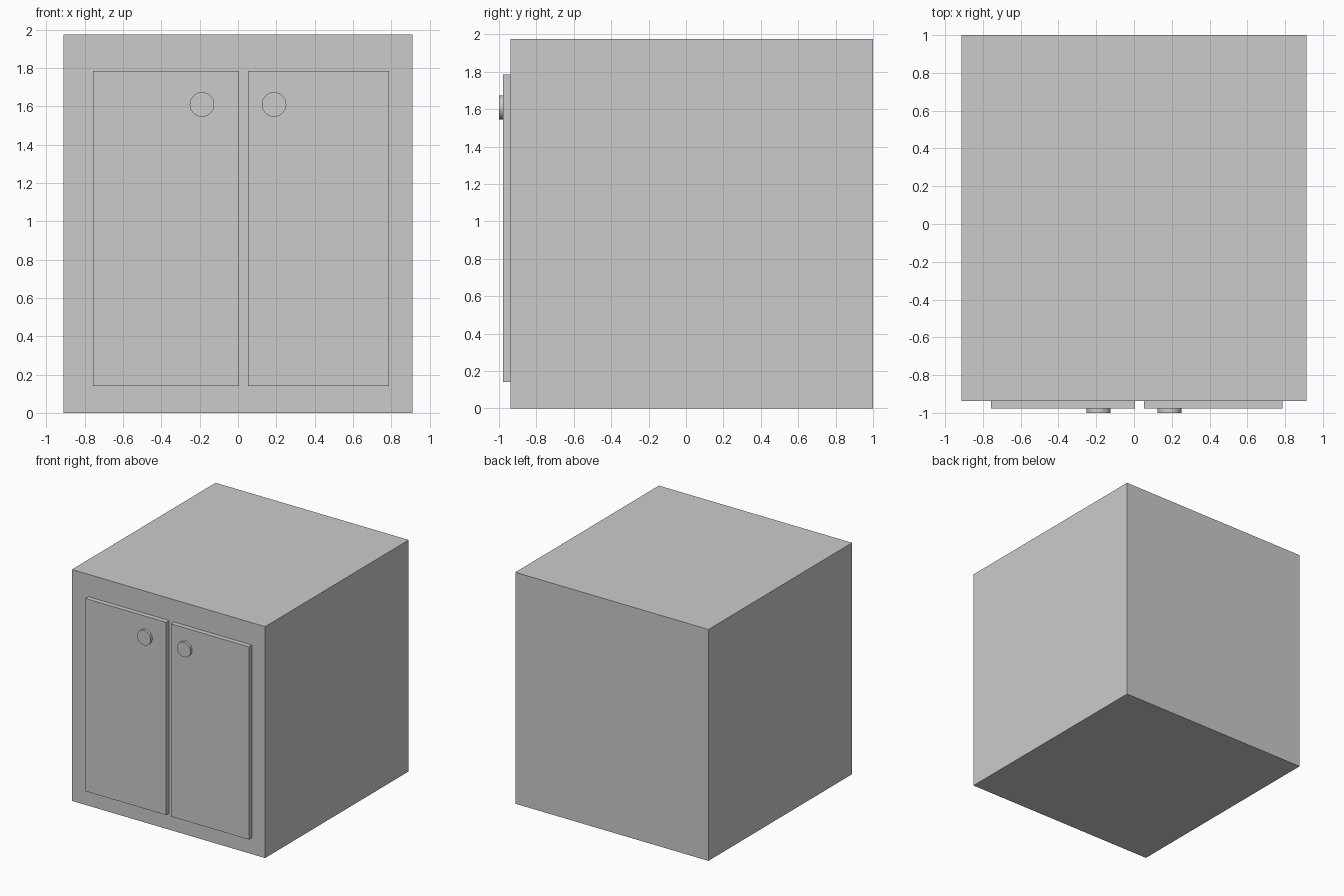
import bpy
import math

if "Cube" in bpy.data.objects:
    bpy.data.objects.remove(bpy.data.objects["Cube"])


def box(name, x0, x1, y0, y1, z0, z1):
    bpy.ops.mesh.primitive_cube_add(size=1)
    ob = bpy.context.object
    ob.name = name
    ob.location = ((x0 + x1) / 2, (y0 + y1) / 2, (z0 + z1) / 2)
    ob.scale = (x1 - x0, y1 - y0, z1 - z0)
    bpy.ops.object.transform_apply(location=False, rotation=False, scale=True)
    return ob


BODY_FRONT, DOOR_FRONT, KNOB_FRONT = -0.937, -0.978, -1.0

# Cabinet body
box("cabinet_body", -0.912, 0.912, BODY_FRONT, 1.0, 0.0, 1.975)

# Doors: the left one is slightly wider than the right one
for side, x0, x1 in (("left", -0.757, 0.006), ("right", 0.052, 0.787)):
    box(side + "_door", x0, x1, DOOR_FRONT, BODY_FRONT, 0.14, 1.785)

# Round flat door knobs
for side, x in (("left", -0.188), ("right", 0.188)):
    bpy.ops.mesh.primitive_cylinder_add(
        vertices=48, radius=0.064, depth=DOOR_FRONT - KNOB_FRONT,
        location=(x, (DOOR_FRONT + KNOB_FRONT) / 2, 1.61),
        rotation=(math.pi / 2, 0, 0))
    bpy.context.object.name = side + "_knob"
    bpy.ops.object.shade_smooth_by_angle(angle=math.radians(30))
